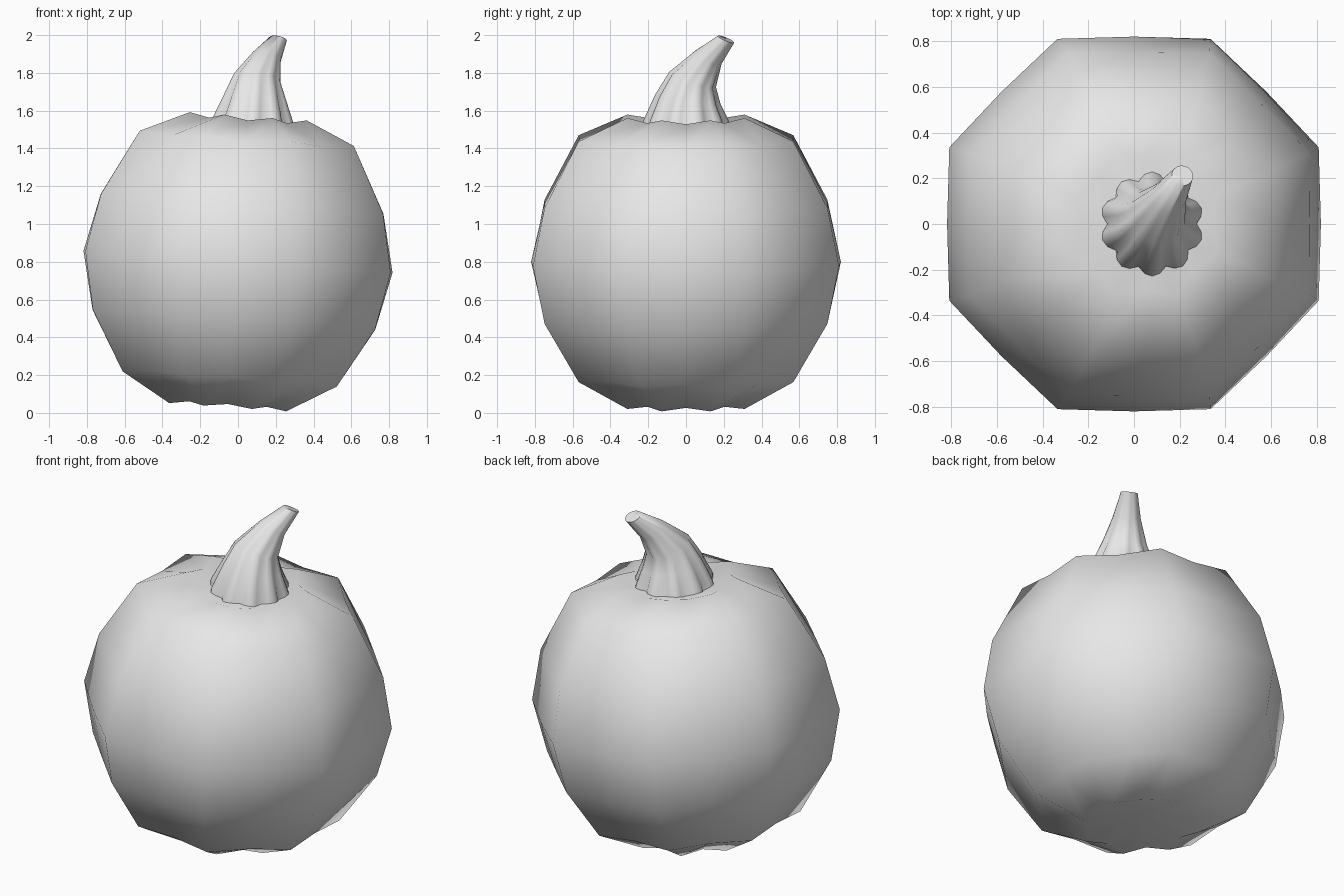
import bpy, bmesh, math
from mathutils import Vector, Matrix

cube = bpy.data.objects.get("Cube")
if cube:
    bpy.data.objects.remove(cube, do_unlink=True)


def material(name, rgb):
    m = bpy.data.materials.new(name)
    m.use_nodes = True
    m.diffuse_color = (*rgb, 1)
    m.node_tree.nodes["Principled BSDF"].inputs["Base Color"].default_value = (*rgb, 1)
    return m


grey = material("plain grey", (0.8, 0.8, 0.8))


def loft(name, rings, bottom, top, sharp=None):
    """Skin closed rings, closing each end with a fan to a centre point."""
    bm = bmesh.new()
    loops = [[bm.verts.new(p) for p in ring] for ring in rings]
    n = len(loops[0])
    low, high = bm.verts.new(bottom), bm.verts.new(top)
    for i in range(n):
        j = (i + 1) % n
        for a, b in zip(loops, loops[1:]):
            bm.faces.new((a[i], a[j], b[j], b[i]))
        bm.faces.new((low, loops[0][j], loops[0][i]))
        bm.faces.new((loops[-1][i], loops[-1][j], high))
    bmesh.ops.recalc_face_normals(bm, faces=bm.faces)
    for f in bm.faces:
        f.smooth = True
    me = bpy.data.meshes.new(name)
    bm.to_mesh(me)
    bm.free()
    me.materials.append(grey)
    ob = bpy.data.objects.new(name, me)
    bpy.context.collection.objects.link(ob)
    if sharp:
        bpy.ops.object.select_all(action='DESELECT')
        ob.select_set(True)
        bpy.context.view_layer.objects.active = ob
        bpy.ops.object.shade_smooth_by_angle(angle=math.radians(sharp))
    return ob


# Ribbed body: ridge radius, ridge height, groove radius, groove height
profile = [(0.336, -0.772, 0.29, -0.755), (0.615, -0.622, 0.565, -0.61),
           (0.81, -0.308, 0.75, -0.308), (0.877, 0, 0.82, 0),
           (0.81, 0.308, 0.75, 0.308), (0.615, 0.655, 0.565, 0.64),
           (0.336, 0.772, 0.29, 0.75)]
rings = []
for ridge_r, ridge_z, groove_r, groove_z in profile:
    ring = []
    for i in range(16):
        a = math.tau * i / 16
        r, z = (ridge_r, ridge_z) if i % 2 else (groove_r, groove_z)
        ring.append((r * math.cos(a), r * math.sin(a), z))
    rings.append(ring)
body = loft("body", rings, (0, 0, -0.68), (0, 0, 0.68))
body.location.z = 0.8
body.rotation_euler.y = math.radians(4.05)

# Bent, fluted stem: centre, radius, flute depth, lean direction
FLUTES = 10
sections = [((0.08, 0, 1.46), 0.245, 0.16, (0.07, 0, 1)),
            ((0.08, 0, 1.55), 0.225, 0.15, (0.07, 0, 1)),
            ((0.09, 0.01, 1.66), 0.175, 0.11, (0.1, 0.15, 1)),
            ((0.1, 0.035, 1.765), 0.13, 0.08, (0.18, 0.33, 1)),
            ((0.15, 0.115, 1.88), 0.08, 0.04, (0.3, 0.45, 1)),
            ((0.212, 0.212, 1.978), 0.047, 0, (0.2, 0.42, 1))]
rings = []
for centre, radius, depth, lean in sections:
    turn = Vector((0, 0, 1)).rotation_difference(Vector(lean).normalized())
    ring = []
    for i in range(FLUTES * 4):
        a = math.tau * i / (FLUTES * 4)
        peak = abs(math.sin(FLUTES * a / 2 + math.pi / 2 - math.radians(90)))
        r = radius * (1 - depth * (1 - peak))
        ring.append(Vector(centre) + turn @ Vector((r * math.cos(a), r * math.sin(a), 0)))
    rings.append(ring)
loft("stem", rings, sections[0][0], sections[-1][0], sharp=60)
